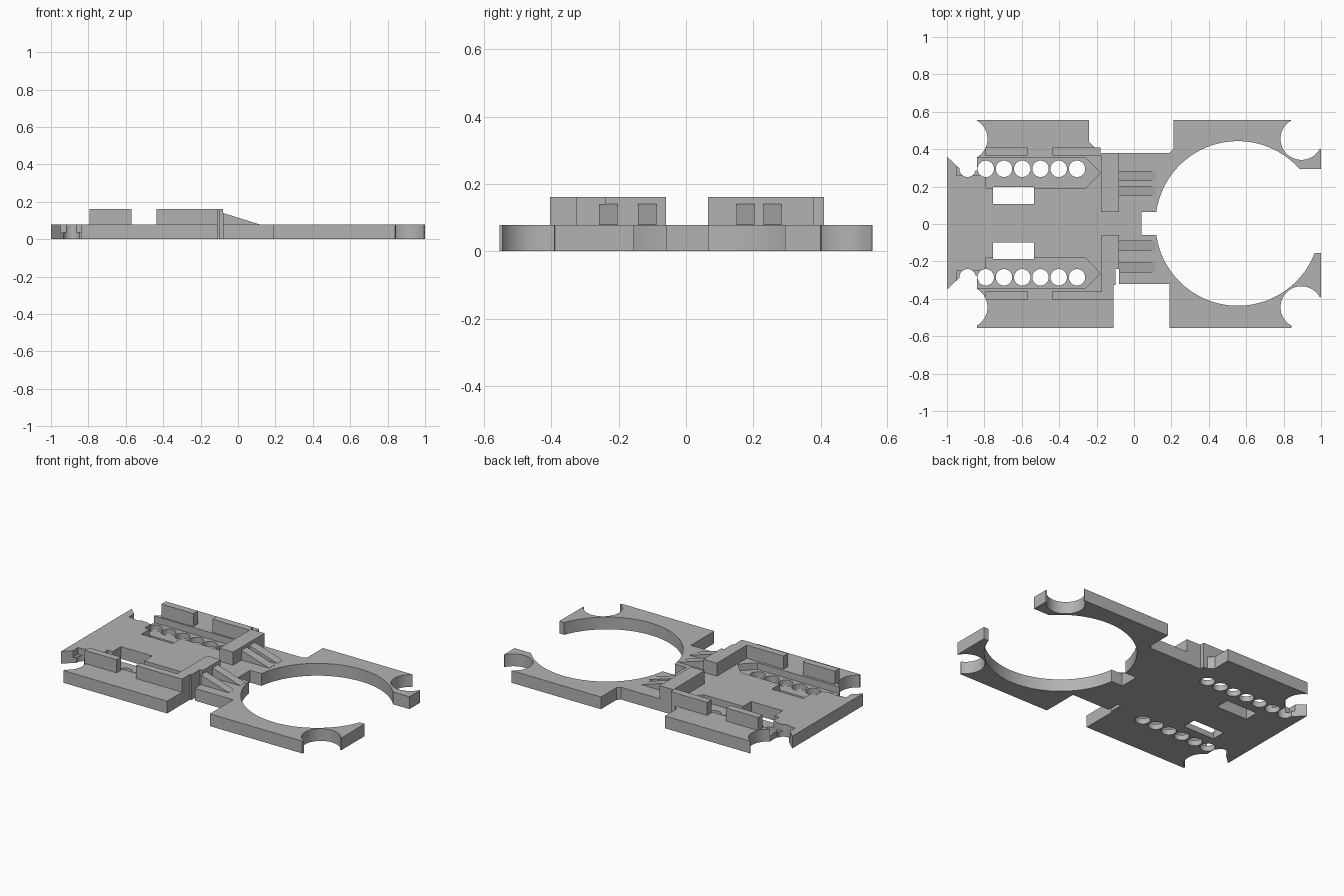
import bpy, bmesh, math

if "Cube" in bpy.data.objects:
    bpy.data.objects.remove(bpy.data.objects["Cube"], do_unlink=True)

TOP, RIM, FLOOR = 0.078, 0.161, 0.035
MID = 0.005  # mirror line of the paired features

grey = bpy.data.materials.new("plain grey")
grey.use_nodes = True
colour = (0.45, 0.45, 0.45, 1)
grey.diffuse_color = colour
grey.node_tree.nodes["Principled BSDF"].inputs["Base Color"].default_value = colour


def prism(name, pts, z0, z1):
    """Closed outline extruded from z0 to z1."""
    bm = bmesh.new()
    face = bm.faces.new([bm.verts.new((x, y, z0)) for x, y in pts])
    ext = bmesh.ops.extrude_face_region(bm, geom=[face])
    for v in ext["geom"]:
        if isinstance(v, bmesh.types.BMVert):
            v.co.z = z1
    bmesh.ops.recalc_face_normals(bm, faces=bm.faces)
    mesh = bpy.data.meshes.new(name)
    bm.to_mesh(mesh)
    bm.free()
    mesh.materials.append(grey)
    obj = bpy.data.objects.new(name, mesh)
    bpy.context.collection.objects.link(obj)
    return obj


def rect(x0, x1, y0, y1):
    return [(x0, y0), (x1, y0), (x1, y1), (x0, y1)]


def circle(x, y, r, n):
    return [(x + r * math.cos(math.tau * i / n), y + r * math.sin(math.tau * i / n))
            for i in range(n)]


def flip(pts):
    return [(x, 2 * MID - y) for x, y in pts]


def cut(target, pts, z0=-0.1, z1=0.3):
    """Remove a prism from the target and discard the cutter."""
    tool = prism("cutter", pts, z0, z1)
    tool.hide_render = True
    mod = target.modifiers.new("cut", "BOOLEAN")
    mod.operation, mod.solver, mod.object = "DIFFERENCE", "EXACT", tool
    bpy.context.view_layer.objects.active = target
    bpy.ops.object.modifier_apply(modifier=mod.name)
    bpy.data.objects.remove(tool, do_unlink=True)


# Base plate outline, back edge then front edge
back_edge = [
    (-1, 0.36), (-0.92, 0.285), (-0.84, 0.285), (-0.84, 0.555), (-0.24, 0.555),
    (-0.24, 0.44), (-0.21, 0.41), (-0.18, 0.41), (-0.18, 0.38), (0.19, 0.38),
    (0.21, 0.40), (0.21, 0.555), (0.84, 0.555), (0.895, 0.455), (1, 0.40),
    (1, 0.295), (0.7, 0.295)]
front_edge = [
    (0.7, -0.155), (1, -0.155), (1, -0.39), (0.895, -0.445), (0.84, -0.555),
    (0.19, -0.555), (0.19, -0.32), (-0.08, -0.32), (-0.08, -0.24), (-0.10, -0.24),
    (-0.10, -0.325), (-0.11, -0.325), (-0.11, -0.555), (-0.84, -0.555),
    (-0.84, -0.275), (-0.92, -0.275), (-1, -0.35)]
plate = prism("base_plate", back_edge + front_edge, 0, TOP)

# Large ring opening with its small notch
cut(plate, circle(0.555, 0.003, 0.44, 128))
cut(plate, rect(0.04, 0.2, -0.058, 0.065))

# Paired cut-outs: corner bites, recessed channels, windows, hole rows
channel = [(-0.95, 0.26), (-0.79, 0.26), (-0.79, 0.19), (-0.26, 0.19),
           (-0.18, 0.275), (-0.26, 0.355), (-0.95, 0.355)]
for side in (list, flip):
    for x in (-0.895, 0.895):
        cut(plate, side(circle(x, 0.455, 0.112, 64)))
    cut(plate, side(channel), FLOOR, 0.3)
    cut(plate, side(rect(-0.755, -0.535, 0.108, 0.198)))
    for i in range(7):
        cut(plate, side(circle(-0.89 + 0.0975 * i, 0.295, 0.044, 32)))

# Raised rails and corner walls
prism("back_rail", rect(-0.795, -0.57, 0.365, 0.41), TOP, RIM)
prism("front_rail", rect(-0.795, -0.57, -0.405, -0.36), TOP, RIM)
prism("back_corner_wall", [
    (-0.435, 0.365), (-0.175, 0.365), (-0.175, 0.065), (-0.08, 0.065),
    (-0.08, 0.38), (-0.18, 0.38), (-0.18, 0.41), (-0.435, 0.41)], TOP, RIM)
prism("front_corner_wall", [
    (-0.435, -0.36), (-0.175, -0.36), (-0.175, -0.06), (-0.08, -0.06),
    (-0.08, -0.24), (-0.10, -0.24), (-0.10, -0.325), (-0.11, -0.325),
    (-0.11, -0.405), (-0.435, -0.405)], TOP, RIM)

# Sloping support ribs: the far top edge drops down to the plate
for label, y in (("back_outer", 0.23), ("back_inner", 0.15),
                 ("front_inner", -0.142), ("front_outer", -0.258)):
    rib = prism(label + "_rib", rect(-0.08, 0.115, y, y + 0.054), TOP, 0.14)
    for v in rib.data.vertices:
        if v.co.x > 0 and v.co.z > 0.1:
            v.co.z = TOP + 0.001

# Smooth round walls, sharp corners
bpy.ops.object.select_all(action="DESELECT")
plate.select_set(True)
bpy.context.view_layer.objects.active = plate
bpy.ops.object.shade_smooth_by_angle(angle=math.radians(25))
